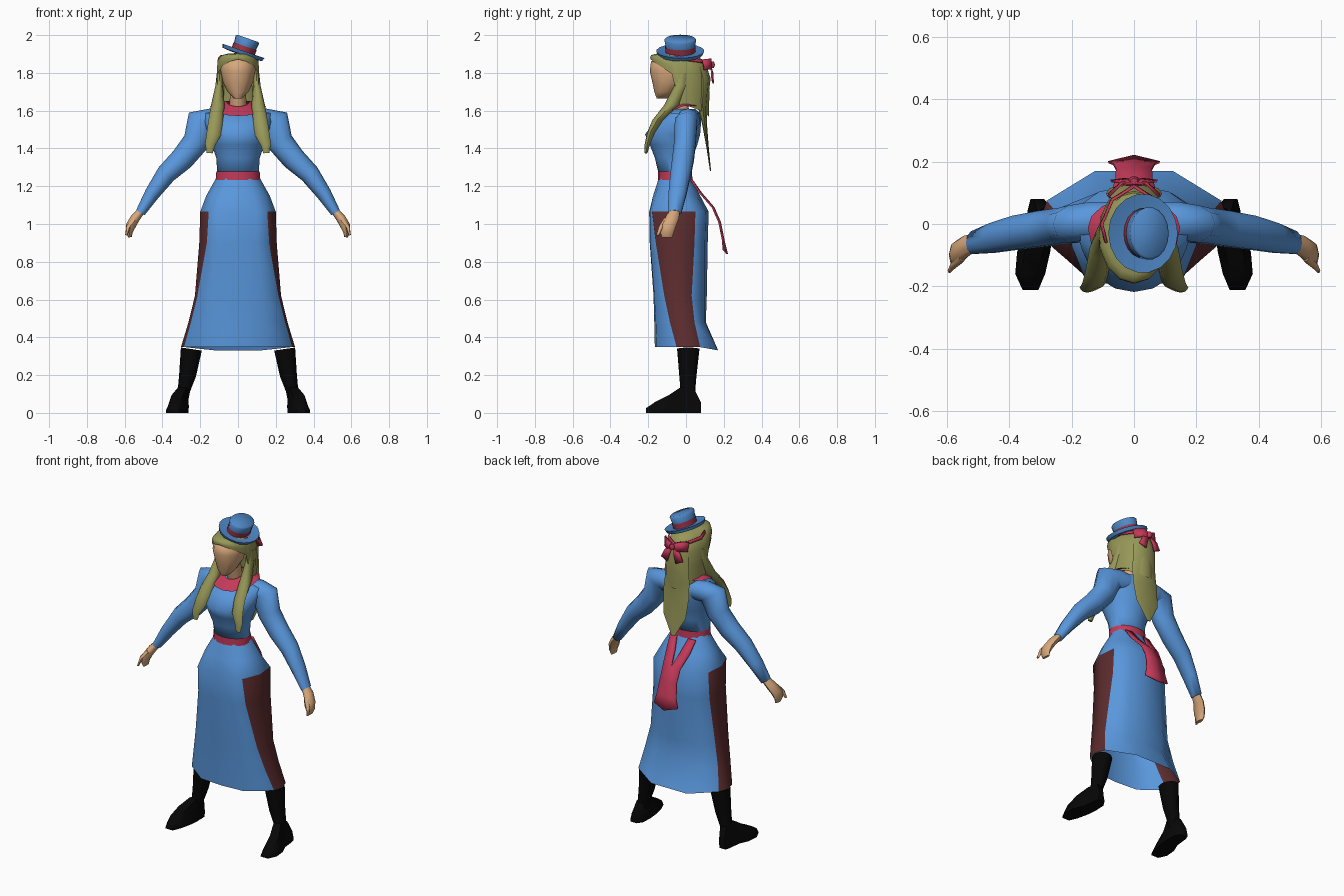
import bpy, bmesh, math
from mathutils import Vector, Matrix

X, Y, Z = Vector((1, 0, 0)), Vector((0, 1, 0)), Vector((0, 0, 1))


def material(name, r, g, b):
    m = bpy.data.materials.new(name)
    m.diffuse_color = (r, g, b, 1)
    return m


BLUE = material("dress blue", .10, .31, .72)
HAT_BLUE = material("hat blue", .08, .25, .58)
RED = material("ribbon red", .55, .042, .10)
BAND_RED = material("hat band red", .34, .035, .065)
MAROON = material("panel maroon", .107, .025, .027)
HAIR = material("hair olive blond", .31, .31, .098)
SKIN = material("skin", .68, .39, .20)
BLACK = material("boot black", .002, .002, .002)


def finish(name, bm, mats, mirror=False, solid=0, matrix=None, angle=60):
    bmesh.ops.remove_doubles(bm, verts=bm.verts, dist=1e-5)
    bmesh.ops.recalc_face_normals(bm, faces=bm.faces)
    for f in bm.faces:
        f.smooth = True
    me = bpy.data.meshes.new(name)
    bm.to_mesh(me)
    bm.free()
    if matrix:
        me.transform(matrix)
    me.set_sharp_from_angle(angle=math.radians(angle))
    for m in mats:
        me.materials.append(m)
    ob = bpy.data.objects.new(name, me)
    bpy.context.collection.objects.link(ob)
    if solid:
        s = ob.modifiers.new("thickness", 'SOLIDIFY')
        s.thickness = solid
    if mirror:
        ob.modifiers.new("mirror", 'MIRROR')
    return ob


def loft(name, rings, mats, cap=True, closed=True, rule=None, **kw):
    """Skin a row of point rings; rule(column, row) picks the material."""
    bm = bmesh.new()
    rows = [[bm.verts.new(p) for p in r] for r in rings]
    n = len(rows[0])
    for j in range(len(rows) - 1):
        for i in range(n if closed else n - 1):
            k = (i + 1) % n
            f = bm.faces.new((rows[j][i], rows[j][k], rows[j + 1][k], rows[j + 1][i]))
            if rule:
                f.material_index = rule(i, j)
    if cap and closed:
        bm.faces.new(rows[0])
        bm.faces.new(rows[-1])
    return finish(name, bm, mats, **kw)


def tube(name, stations, mat, n=10, axes=None, **kw):
    """Loft of ellipses; station = (x, y, z, half width, half depth)."""
    pts = [Vector(s[:3]) for s in stations]
    rings = []
    for i, s in enumerate(stations):
        if axes:
            u, v = axes
        else:
            t = pts[min(i + 1, len(pts) - 1)] - pts[max(i - 1, 0)]
            u, v = t.cross(Y).normalized(), Y
        angles = [2 * math.pi * k / n for k in range(n)]
        rings.append([pts[i] + u * math.cos(a) * s[3] + v * math.sin(a) * s[4] for a in angles])
    return loft(name, rings, [mat], **kw)


def span(z, hw, front, back):
    """Station from half width and front/back extents."""
    return (0, (front + back) / 2, z, hw, (back - front) / 2)


# Bodice, waist sash
tube("bodice", [span(1.245, .108, -.14, .022), span(1.35, .115, -.165, .035),
                span(1.42, .14, -.192, .06), span(1.475, .158, -.218, .075),
                span(1.54, .18, -.158, .08), span(1.587, .18, -.108, .075),
                span(1.608, .06, -.06, .05)], BLUE, n=16, angle=85)
tube("waist_sash", [span(1.232, .117, -.149, .034), span(1.277, .115, -.149, .032)],
     RED, n=16, cap=False)

# Skirt half rows: z, front y, then x,y for front, panel front, side, panel back, back; back y
SKIRT = [
    (1.25, -.142, .06, -.13, .098, -.09, .112, -.05, .10, -.01, .06, .015, .025),
    (1.15, -.174, .09, -.163, .145, -.12, .168, -.06, .157, .005, .09, .055, .075),
    (1.065, -.195, .10, -.19, .155, -.18, .20, -.07, .19, .05, .11, .105, .12),
    (.90, -.192, .10, -.19, .165, -.16, .205, -.06, .195, .045, .11, .10, .115),
    (.62, -.172, .13, -.168, .215, -.115, .228, -.04, .225, .03, .12, .10, .11),
    (.48, -.168, .14, -.16, .25, -.085, .262, -.02, .255, .045, .12, .10, .105),
    (.348, -.165, .15, -.155, .287, -.05, .302, .01, .28, .075, .125, .17, .17),
]
rings = []
for r in SKIRT:
    side = [(r[i], r[i + 1]) for i in range(2, 12, 2)]
    flat = [(0, r[1])] + side + [(0, r[12])] + [(-x, y) for x, y in reversed(side)]
    rings.append([(x, y, r[0] - (.017 if y > .15 else 0)) for x, y in flat])
loft("skirt", rings, [BLUE, MAROON], cap=False,
     rule=lambda i, j: 1 if j >= 2 and i in (2, 3, 8, 9) else 0)

# Sleeves, hands, thumbs
tube("sleeve", [(.08, .012, 1.55, .058, .062), (.14, .01, 1.55, .062, .064),
                (.19, .0, 1.54, .086, .062),
                (.222, -.005, 1.435, .07, .06), (.295, -.015, 1.345, .063, .06),
                (.38, -.028, 1.265, .053, .057), (.455, -.045, 1.16, .04, .05),
                (.517, -.06, 1.06, .026, .038)], BLUE, n=10, mirror=True, angle=80)
tube("hand", [(.508, -.06, 1.075, .02, .028), (.545, -.075, 1.03, .025, .038),
              (.568, -.095, .99, .026, .043), (.576, -.1, .955, .018, .036),
              (.572, -.1, .93, .01, .028)], SKIN, n=8, mirror=True)
tube("thumb", [(.55, -.105, 1.025, .015, .015), (.58, -.132, .985, .012, .013),
               (.592, -.15, .94, .006, .008)], SKIN, n=6, mirror=True)

# Boots: shaft, and a flat-soled foot of narrowing cross-sections
tube("boot_shaft", [(.247, .012, .338, .056, .062),
                    (.267, .01, .20, .045, .048), (.286, .01, .12, .033, .041),
                    (.295, .01, .06, .03, .04)], BLACK, n=10, mirror=True)
FOOT = [(.08, .31, .022, .055), (.045, .303, .038, .125), (-.03, .306, .043, .135),
        (-.09, .322, .053, .095), (-.16, .333, .048, .06), (-.212, .332, .025, .025)]
SECTION = [(-1, 0), (1, 0), (1, .25), (.55, 1), (-.55, 1), (-1, .25)]
loft("boot_foot", [[(cx + a * hw - (b * .012 if h > .1 else 0), y, b * h) for a, b in SECTION]
                   for y, cx, hw, h in FOOT], [BLACK], mirror=True)

# Neck, face
tube("neck", [(0, -.025, 1.60, .045, .045), (0, -.055, 1.74, .042, .045)], SKIN, n=10)
tube("face", [span(1.665, .022, -.155, -.10), span(1.70, .056, -.168, -.05),
              span(1.75, .080, -.178, .0), span(1.81, .092, -.192, .02),
              span(1.86, .090, -.185, .03), span(1.885, .06, -.13, .0)], SKIN, n=12)

# Collar, dipping at the front
rings = []
for z, rx, cy, ry, dip in ((1.652, .062, -.025, .068, .03), (1.624, .148, -.012, .14, .052)):
    ring = []
    for k in range(16):
        c, s = math.cos(k * math.pi / 8), math.sin(k * math.pi / 8)
        ring.append((rx * s, cy - ry * c * (1 if c > 0 else .68), z - dip * max(0, c)))
    rings.append(ring)
loft("collar", rings, [RED], cap=False)

# Hair: cap with a raised hairline over the face
HEM = (1.872, 1.86, 1.835, 1.795, 1.63, 1.62, 1.60, 1.58, 1.57)
TURN = (0, 24, 48, 74, 90, 112, 135, 158, 180)
rings = []
for t, s in ((0, 0), (.03, .5), (.12, .82), (.35, .97), (.65, 1.0), (1, .98)):
    ring = []
    for k in range(16):
        m = min(k, 16 - k)
        a = math.radians(TURN[m]) * (1 if k <= 8 else -1)
        ring.append((.115 * s * math.sin(a), -.033 - .157 * s * math.cos(a),
                     1.905 + t * (HEM[m] - 1.905)))
    rings.append(ring)
loft("hair_cap", rings, [HAIR], cap=False)

tube("front_lock", [(.098, -.02, 1.80, .014, .03), (.1, -.03, 1.73, .02, .034),
                    (.106, -.075, 1.63, .036, .04), (.118, -.15, 1.55, .038, .028),
                    (.127, -.187, 1.48, .039, .02), (.148, -.205, 1.42, .027, .014),
                    (.15, -.212, 1.375, .016, .008)], HAIR, n=8, mirror=True)
tube("back_hair", [(0, .07, 1.85, .06, .035), (0, .09, 1.77, .08, .04),
                   (0, .088, 1.62, .085, .025), (0, .098, 1.53, .09, .013),
                   (0, .115, 1.40, .078, .006), (0, .13, 1.28, .012, .003)], HAIR, n=8)

# Hat, tilted to one side
tilt = Matrix.Translation((.025, -.03, 1.905)) @ Matrix.Rotation(math.radians(19), 4, 'Y')
HAT = {
    "hat_brim": (HAT_BLUE, [(-.012, .06, .07), (-.008, .11, .118), (.012, .118, .127),
                            (.010, .104, .112), (.004, .055, .07)]),
    "hat_crown": (HAT_BLUE, [(0, .06, .076), (.035, .061, .078), (.074, .066, .085),
                             (.082, .06, .077)]),
    "hat_band": (BAND_RED, [(.008, .064, .080), (.038, .065, .082)]),
}
for name, (mat, prof) in HAT.items():
    tube(name, [(0, 0, h, rx, ry) for h, rx, ry in prof], mat, n=18,
         axes=(X, Y), matrix=tilt, cap=name != "hat_band")

# Sash tails: two ribbons meeting behind the skirt (inner x, outer x, y, z)
TAIL = [(.04, .088, .036, 1.235), (.02, .08, .085, 1.165), (0, .06, .15, 1.09),
        (0, .058, .185, 1.01), (0, .068, .203, .92), (0, .083, .208, .865)]
rows = [[(a, y, z), (b, y - .006, z)] for a, b, y, z in TAIL]
rows[-1][0] = (0, .222, .842)
loft("sash_tail", rows, [RED], closed=False, solid=.008, mirror=True)

# Hair ribbon around the head, and bow: loops, tails and knot
BAND = [(0, .122, 1.845), (.07, .078, 1.855), (.104, .0, 1.865), (.09, -.06, 1.878)]
loft("hair_ribbon", [[(x, y, z + .018), (x * 1.05, y * 1.05, z)] for x, y, z in BAND],
     [RED], closed=False, solid=.006, mirror=True)
loft("bow_loop", [[(0, .135, 1.858), (0, .135, 1.825)], [(.04, .135, 1.876), (.04, .138, 1.82)],
                  [(.085, .09, 1.872), (.082, .10, 1.815)]],
     [RED], closed=False, solid=.008, mirror=True)
loft("bow_tail", [[(0, .13, 1.85), (.025, .13, 1.845)], [(.015, .145, 1.80), (.055, .14, 1.81)],
                  [(.03, .148, 1.745), (.075, .142, 1.765)]],
     [RED], closed=False, solid=.008, mirror=True)
tube("bow_knot", [(0, .137, 1.86, .012, .01), (0, .14, 1.843, .018, .014),
                  (0, .137, 1.825, .012, .01)], RED, n=8)
